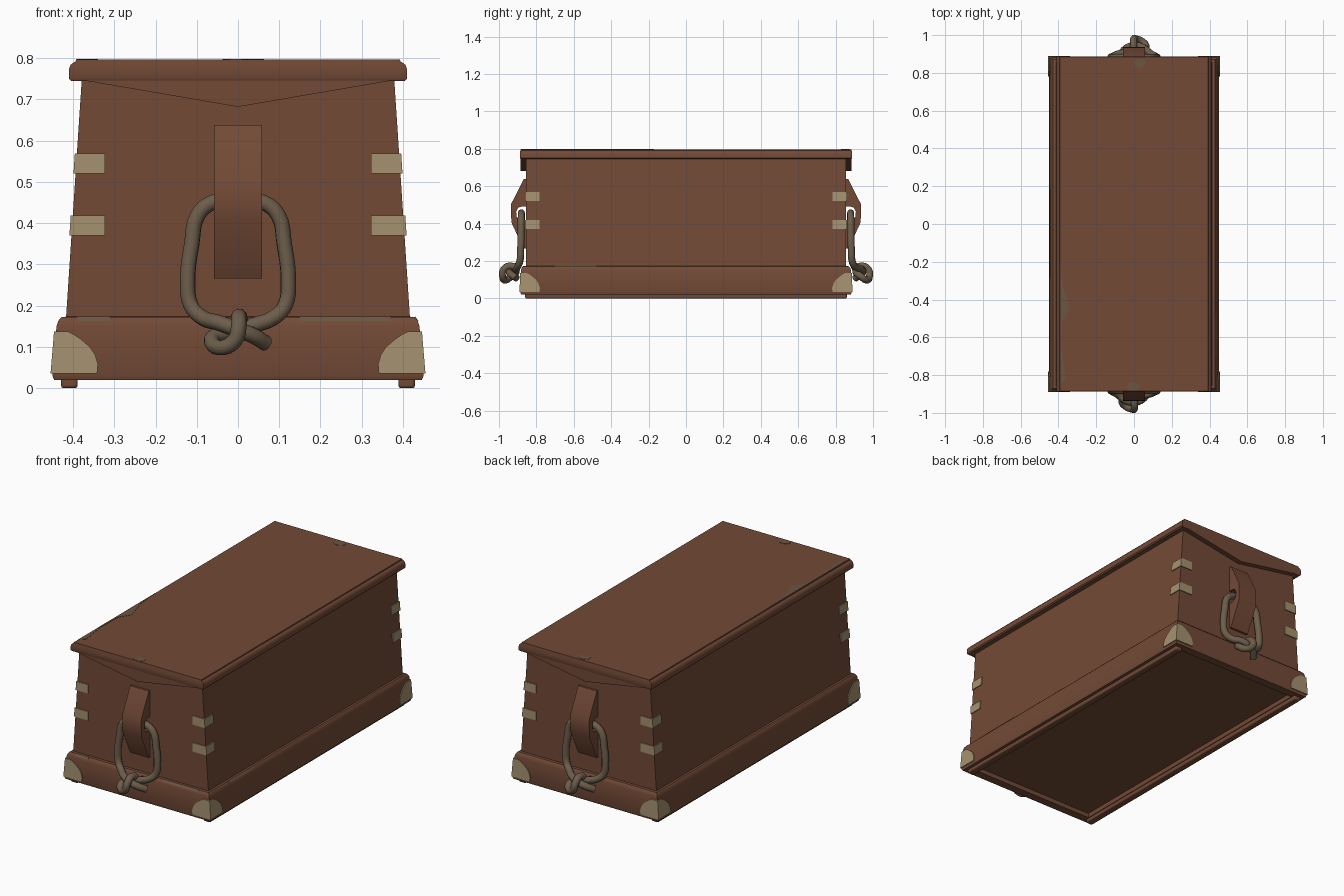
import bpy, bmesh, math
from mathutils import Matrix

if "Cube" in bpy.data.objects:
    bpy.data.objects.remove(bpy.data.objects["Cube"])


def material(name, rgb):
    m = bpy.data.materials.new(name)
    m.diffuse_color = (*rgb, 1)
    m.use_nodes = True
    m.node_tree.nodes["Principled BSDF"].inputs["Base Color"].default_value = m.diffuse_color
    return m


WOOD = material("brown wood", (0.170, 0.068, 0.037))
TAN = material("tan metal", (0.375, 0.285, 0.160))
ROPE = material("rope grey brown", (0.150, 0.110, 0.070))
WORN = material("worn wood", (0.145, 0.090, 0.055))
SPIN = Matrix.Rotation(math.pi, 4, 'Z')


def smooth(o, angle=35):
    bpy.ops.object.select_all(action='DESELECT')
    o.select_set(True)
    bpy.context.view_layer.objects.active = o
    bpy.ops.object.shade_smooth_by_angle(angle=math.radians(angle))


def loft(name, rings, mat, bevel=0):
    """Skin a stack of equal-length rings and cap both ends."""
    bm = bmesh.new()
    vs = [[bm.verts.new(p) for p in r] for r in rings]
    n = len(vs[0])
    for a, b in zip(vs, vs[1:]):
        for i in range(n):
            j = (i + 1) % n
            bm.faces.new((a[i], a[j], b[j], b[i]))
    bm.faces.new(vs[0][::-1])
    bm.faces.new(vs[-1])
    bmesh.ops.recalc_face_normals(bm, faces=bm.faces)
    me = bpy.data.meshes.new(name)
    bm.to_mesh(me)
    bm.free()
    me.materials.append(mat)
    o = bpy.data.objects.new(name, me)
    bpy.context.collection.objects.link(o)
    smooth(o)
    if bevel:
        b = o.modifiers.new("bevel", 'BEVEL')
        b.width, b.segments, b.limit_method = bevel, 2, 'ANGLE'
        b.angle_limit = math.radians(50)
    return o


def rect(hx, hy, z, cx=0):
    return [(cx - hx, -hy, z), (cx + hx, -hy, z), (cx + hx, hy, z), (cx - hx, hy, z)]


def copy_to_back(o, name):
    c = o.copy()
    c.data = o.data.copy()
    c.name = name
    c.matrix_world = SPIN @ o.matrix_world
    bpy.context.collection.objects.link(c)


def body_x(z):
    return 0.417 - (z - 0.17) * 0.066


def base_x(z):
    return 0.45 - (z - 0.03) * 0.083


# Tapered body
loft("chest_body", [rect(body_x(z), 0.856, z) for z in (0.16, 0.755)], WOOD)

# Plinth with rounded top and recessed underside
loft("base_plinth", [rect(*r) for r in (
    (0.385, 0.835, 0.045), (0.385, 0.835, 0.02), (0.446, 0.881, 0.02), (0.45, 0.885, 0.03),
    (0.440, 0.882, 0.15), (0.436, 0.878, 0.163), (0.428, 0.870, 0.172), (0.41, 0.852, 0.174))], WOOD)

# Floor runners
for s, side in ((-1, "left"), (1, "right")):
    loft(side + "_runner", [rect(0.02, 0.86, z, s * 0.409) for z in (0.0, 0.03)], WOOD, 0.006)

# Lid with rounded rim and slightly raised top panel
loft("lid", [rect(*r) for r in (
    (0.404, 0.884, 0.745), (0.410, 0.888, 0.751), (0.410, 0.888, 0.772), (0.406, 0.887, 0.784),
    (0.398, 0.886, 0.790), (0.394, 0.886, 0.791), (0.393, 0.885, 0.797))], WOOD)

# Pointed lid ends
gable = loft("front_gable", [[(-0.385, y, 0.748), (0, y, 0.682), (0.385, y, 0.748)]
                             for y in (-0.885, -0.85)], WOOD)
copy_to_back(gable, "back_gable")

# Rope brackets, notched behind for the rope
profile = [(-0.85, 0.638), (-0.868, 0.638), (-0.935, 0.505), (-0.936, 0.455), (-0.933, 0.405),
           (-0.868, 0.266), (-0.85, 0.266), (-0.85, 0.415), (-0.885, 0.418), (-0.905, 0.435),
           (-0.908, 0.465), (-0.898, 0.485), (-0.878, 0.492), (-0.85, 0.492)]
bracket = loft("front_bracket", [[(x, y, z) for y, z in profile] for x in (-0.058, 0.058)], WOOD)
copy_to_back(bracket, "back_bracket")

# Knotted rope loops
path = [(0.068, -0.905, 0.108), (0.035, -0.935, 0.128), (-0.01, -0.945, 0.145), (-0.045, -0.935, 0.158),
        (-0.085, -0.905, 0.170), (-0.114, -0.888, 0.200), (-0.122, -0.884, 0.26), (-0.112, -0.882, 0.35),
        (-0.097, -0.881, 0.42), (-0.062, -0.880, 0.450), (0, -0.880, 0.457), (0.062, -0.880, 0.450),
        (0.097, -0.881, 0.42), (0.112, -0.882, 0.35), (0.122, -0.884, 0.26), (0.114, -0.888, 0.200),
        (0.085, -0.900, 0.170), (0.035, -0.908, 0.152), (-0.03, -0.912, 0.135), (-0.064, -0.935, 0.118),
        (-0.045, -0.965, 0.098), (-0.008, -0.98, 0.115), (0.002, -0.978, 0.150), (0.002, -0.945, 0.174),
        (0.006, -0.91, 0.165)]
cu = bpy.data.curves.new("front_rope", 'CURVE')
cu.dimensions = '3D'
cu.bevel_depth, cu.bevel_resolution, cu.use_fill_caps = 0.019, 3, True
cu.resolution_u = 4
sp = cu.splines.new('BEZIER')
sp.bezier_points.add(len(path) - 1)
for bp, p in zip(sp.bezier_points, path):
    bp.co = p
    bp.handle_left_type = bp.handle_right_type = 'AUTO'
cu.materials.append(ROPE)
rope = bpy.data.objects.new("front_rope", cu)
bpy.context.collection.objects.link(rope)
bpy.ops.object.select_all(action='DESELECT')
rope.select_set(True)
bpy.context.view_layer.objects.active = rope
bpy.ops.object.convert(target='MESH')
rope = bpy.context.view_layer.objects.active
smooth(rope, 50)
copy_to_back(rope, "back_rope")


def corner_ring(sx, sy, w, d, ax, ay, z):
    """L-shaped plan wrapping a corner at (w, d) with arms ax and ay."""
    o, i = 0.005, 0.012
    pts = [(w + o, d + o), (w + o, d - ay), (w - i, d - ay), (w - i, d - i), (w - ax, d - i), (w - ax, d + o)]
    return [(sx * x, sy * y, z) for x, y in pts]


# Tan corner straps and rounded plinth corner plates
ARMS = ((0.035, 0.108), (0.058, 0.108), (0.08, 0.100), (0.10, 0.085), (0.12, 0.060), (0.130, 0.044), (0.137, 0.030))
for sx, h in ((-1, "left"), (1, "right")):
    for sy, v in ((-1, "front"), (1, "back")):
        tag = v + "_" + h
        for label, z0 in (("lower", 0.37), ("upper", 0.52)):
            loft(f"{tag}_{label}_strap",
                 [corner_ring(sx, sy, body_x(z), 0.856, body_x(z) - 0.322, 0.072, z)
                  for z in (z0, z0 + 0.049)], TAN)
        loft(tag + "_corner_plate",
             [corner_ring(sx, sy, base_x(z), 0.885 - (z - 0.03) * 0.025, a, a * 0.95, z)
              for z, a in ARMS], TAN)

# Thin worn patches on the lid and plinth
patch = [(-0.392, -0.17), (-0.38, -0.32), (-0.34, -0.45), (-0.38, -0.51), (-0.385, -0.66),
         (-0.362, -0.82), (-0.392, -0.85)]
loft("lid_worn_edge", [[(x, y, z) for x, y in patch] for z in (0.795, 0.7985)], WORN)
for n, (cx, cy) in enumerate(((0.03, 0.852), (-0.005, -0.86))):
    loft(f"lid_worn_spot_{n}", [[(cx + 0.033 * math.cos(t * math.pi / 5), cy + 0.024 * math.sin(t * math.pi / 5), z)
                                 for t in range(10)] for z in (0.795, 0.7985)], WORN)
for n, (x0, x1) in enumerate(((-0.39, -0.31), (0.15, 0.37))):
    loft(f"plinth_worn_front_{n}", [[(x, -0.8795, 0.163), (x, -0.8715, 0.1735), (x, -0.865, 0.168)]
                                    for x in (x0, x1)], WORN)
loft("plinth_worn_side", [[(0.4375, y, 0.163), (0.4295, y, 0.1735), (0.424, y, 0.168)]
                          for y in (-0.70, -0.48)], WORN)
